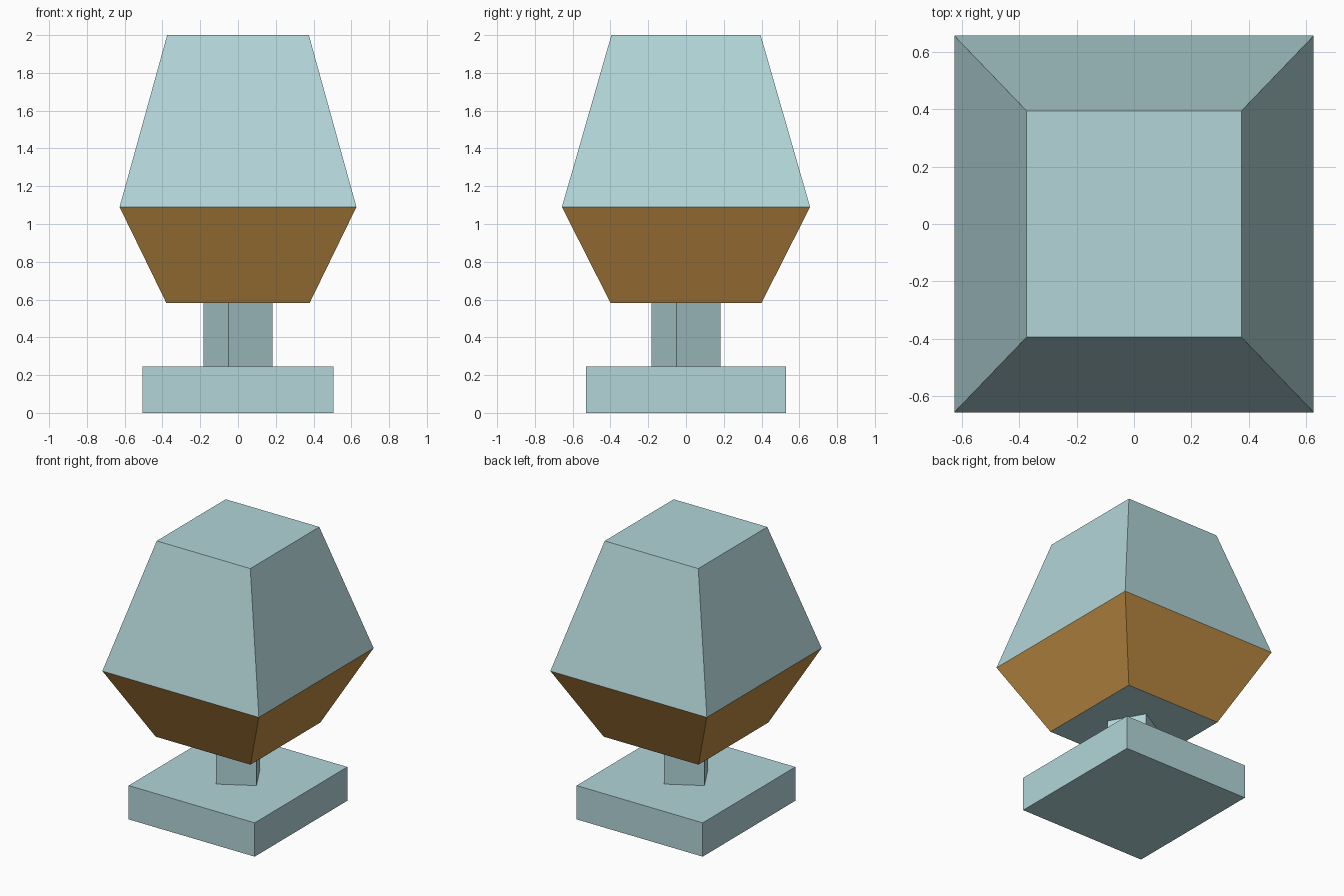
import bpy
import bmesh

cube = bpy.data.objects.get("Cube")
if cube:
    bpy.data.objects.remove(cube, do_unlink=True)


def material(name, rgb):
    mat = bpy.data.materials.new(name)
    mat.use_nodes = True
    mat.diffuse_color = (*rgb, 1)
    mat.node_tree.nodes["Principled BSDF"].inputs["Base Color"].default_value = (*rgb, 1)
    return mat


pale_teal = material("pale_teal", (0.445, 0.665, 0.686))
amber_brown = material("amber_brown", (0.515, 0.262, 0.056))


def rectangle(x, y):
    return [(-x, -y), (x, -y), (x, y), (-x, y)]


def loft(name, sections, mats):
    """Closed solid through four-sided sections, each given as (z, corners)."""
    bm = bmesh.new()
    rings = [[bm.verts.new((x, y, z)) for x, y in pts] for z, pts in sections]
    bm.faces.new(rings[0][::-1])
    bm.faces.new(rings[-1])
    for low, high in zip(rings, rings[1:]):
        for i in range(4):
            j = (i + 1) % 4
            bm.faces.new((low[i], low[j], high[j], high[i]))
    bm.normal_update()
    mesh = bpy.data.meshes.new(name)
    bm.to_mesh(mesh)
    bm.free()
    for mat in mats:
        mesh.materials.append(mat)
    obj = bpy.data.objects.new(name, mesh)
    bpy.context.collection.objects.link(obj)
    return obj


# Foot slab
foot = rectangle(0.505, 0.53)
loft("base", [(0, foot), (0.245, foot)], [pale_teal])

# Square stem, turned slightly about the vertical axis
a, b = 0.183, 0.05
post = [(a, -b), (b, a), (-a, b), (-b, -a)]
loft("stem", [(0.245, post), (0.585, post)], [pale_teal])

# Faceted head: flared lower band and tapered upper part
head = loft("head", [(0.583, rectangle(0.38, 0.4)),
                     (1.09, rectangle(0.627, 0.657)),
                     (2.0, rectangle(0.375, 0.395))], [pale_teal, amber_brown])

# The sloping lower band is brown
for face in head.data.polygons:
    if -0.9 < face.normal.z < -0.1:
        face.material_index = 1
